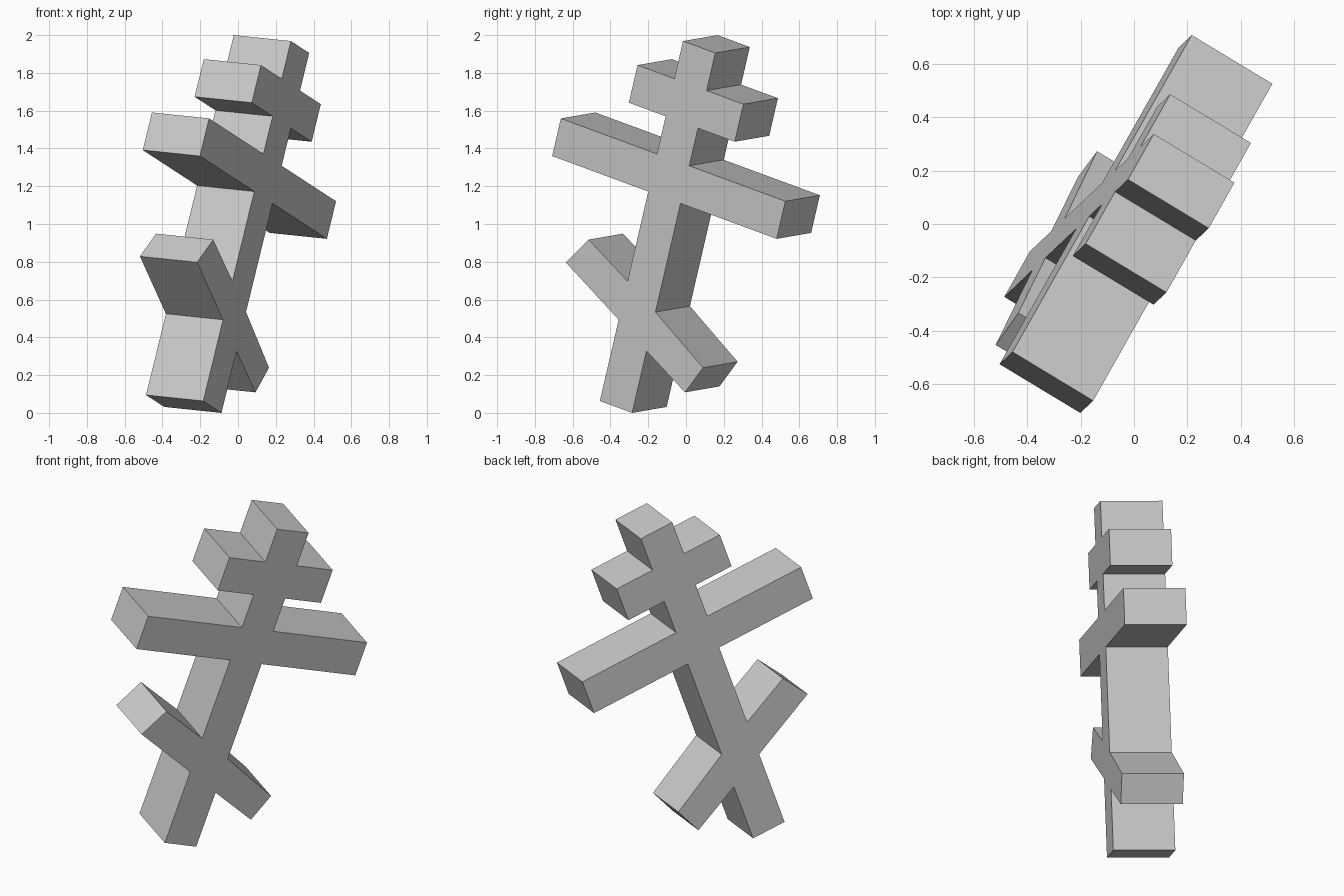
import bpy, bmesh
from mathutils import Matrix, Vector

cube = bpy.data.objects.get("Cube")
if cube:
    bpy.data.objects.remove(cube, do_unlink=True)

# Single stone grey material
grey = bpy.data.materials.new("stone_grey")
grey.use_nodes = True
colour = (0.6, 0.6, 0.6, 1)
grey.diffuse_color = colour
grey.node_tree.nodes["Principled BSDF"].inputs["Base Color"].default_value = colour

HALF_POST = 0.103
HEIGHT = 2.01
DEPTH = 0.355


def crossbar(side, low, high, reach):
    """Outline of one straight arm, listed upwards."""
    return [(side * HALF_POST, low), (side * reach, low),
            (side * reach, high), (side * HALF_POST, high)]


def half_outline(side, slanted_arm):
    """One side of the cross from the foot to the top."""
    return ([(side * HALF_POST, 0)] + slanted_arm
            + crossbar(side, 1.17, 1.38, 0.717)
            + crossbar(side, 1.59, 1.80, 0.338)
            + [(side * HALF_POST, HEIGHT)])


# Slanted footrest arms, one falling and one rising
low_arm = [(HALF_POST, 0.346), (0.386, 0.206), (0.459, 0.367), (HALF_POST, 0.563)]
high_arm = [(-HALF_POST, 0.454), (-0.492, 0.649), (-0.389, 0.809), (-HALF_POST, 0.669)]
outline = half_outline(1, low_arm) + half_outline(-1, high_arm)[::-1]

# Extrude the outline into a solid cross
bm = bmesh.new()
face = bm.faces.new([bm.verts.new((x, 0, z)) for x, z in outline])
solid = bmesh.ops.extrude_face_region(bm, geom=[face], use_keep_orig=True)
moved = [v for v in solid["geom"] if isinstance(v, bmesh.types.BMVert)]
bmesh.ops.translate(bm, verts=moved, vec=(0, DEPTH, 0))
bmesh.ops.recalc_face_normals(bm, faces=bm.faces)

# Turn and lean the cross
up = Vector((0.231, 0.219, 0.948)).normalized()
across = Vector((0.468, 0.828, -0.3075))
across = (across - up * across.dot(up)).normalized()
back = up.cross(across)
lean = Matrix((across, back, up)).transposed()
bmesh.ops.transform(bm, matrix=lean.to_4x4(), verts=bm.verts)

# Centre it and stand it on the ground
lo = Vector([min(v.co[i] for v in bm.verts) for i in range(3)])
hi = Vector([max(v.co[i] for v in bm.verts) for i in range(3)])
mid = (lo + hi) / 2
bmesh.ops.translate(bm, verts=bm.verts, vec=(-mid.x, -mid.y, -lo.z))

mesh = bpy.data.meshes.new("three_bar_cross")
bm.to_mesh(mesh)
bm.free()
mesh.materials.append(grey)
cross = bpy.data.objects.new("three_bar_cross", mesh)
bpy.context.collection.objects.link(cross)
